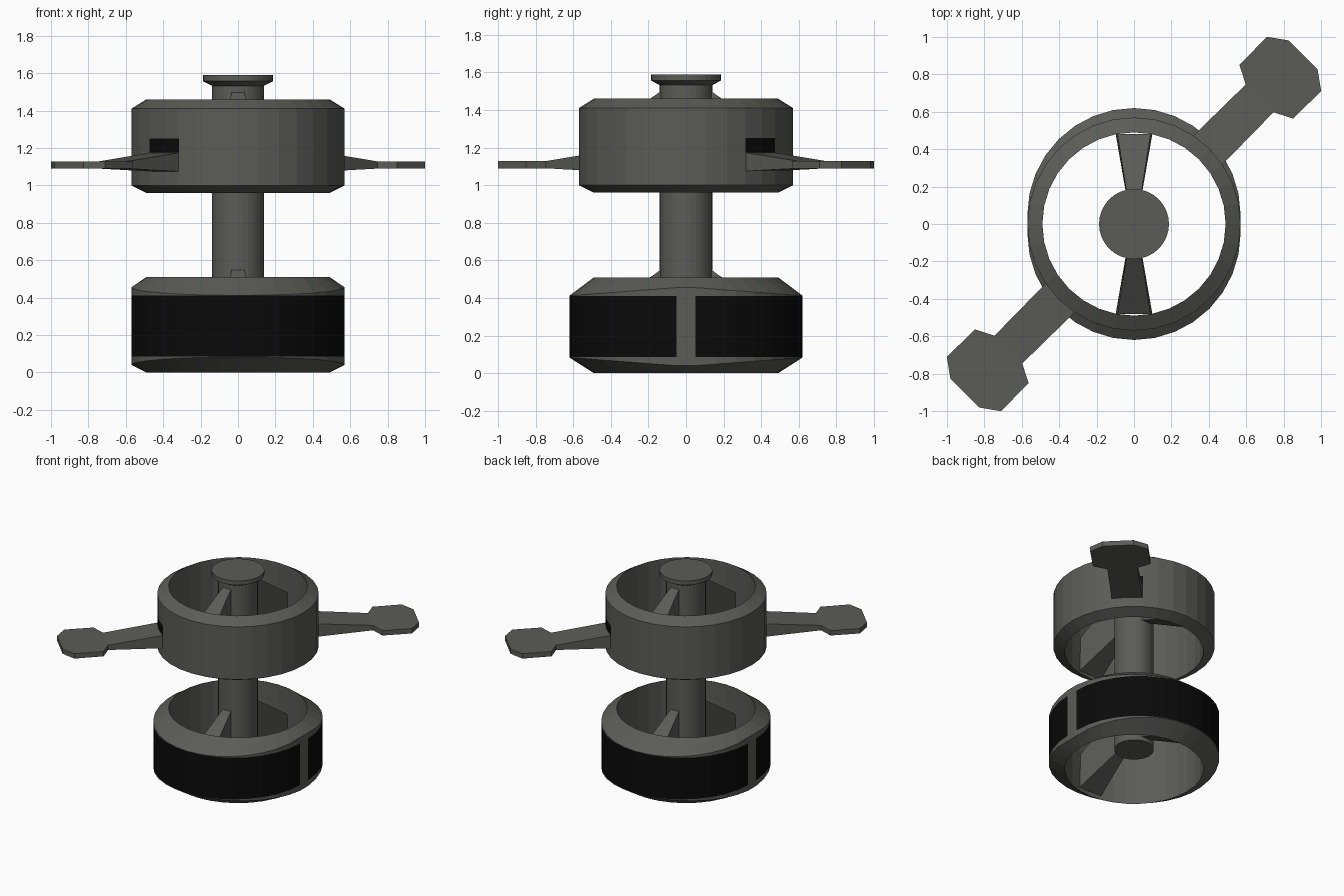
import bpy, bmesh, math
from mathutils import Matrix

if "Cube" in bpy.data.objects:
    bpy.data.objects.remove(bpy.data.objects["Cube"])

SEG = 32


def material(name, rgb):
    m = bpy.data.materials.new(name)
    m.diffuse_color = (*rgb, 1)
    m.use_nodes = True
    m.node_tree.nodes["Principled BSDF"].inputs["Base Color"].default_value = m.diffuse_color
    return m


GREY = material("warm dark grey", (0.105, 0.105, 0.095))
BLACK = material("black", (0.003, 0.003, 0.003))


def finish(name, bm, rule=None):
    """Clean the mesh, colour faces by a rule on their centre, link the object."""
    bmesh.ops.remove_doubles(bm, verts=bm.verts, dist=0.0005)
    bmesh.ops.recalc_face_normals(bm, faces=bm.faces)
    me = bpy.data.meshes.new(name)
    me.materials.append(GREY)
    me.materials.append(BLACK)
    for f in bm.faces:
        c = f.calc_center_median()
        f.material_index = int(bool(rule and rule(c)))
    bm.to_mesh(me)
    bm.free()
    ob = bpy.data.objects.new(name, me)
    bpy.context.collection.objects.link(ob)
    return ob


def loft(bm, rings, closed=False):
    """Join equal-length loops of points; closed wraps, otherwise cap the ends."""
    vs = [[bm.verts.new(p) for p in r] for r in rings]
    n = len(vs[0])
    for i in range(len(vs) if closed else len(vs) - 1):
        a, b = vs[i], vs[(i + 1) % len(vs)]
        for k in range(n):
            bm.faces.new((a[k], a[(k + 1) % n], b[(k + 1) % n], b[k]))
    if not closed:
        bm.faces.new(vs[0])
        bm.faces.new(vs[-1])


def circle(r, z):
    return [(r * math.cos(2 * math.pi * k / SEG), r * math.sin(2 * math.pi * k / SEG), z)
            for k in range(SEG)]


# Lower ring: round wall pushed apart front and back, with black grip pads
def stretched_section(a, shift):
    s, c = abs(math.sin(a)), math.cos(a)
    inner = (0.49 * c, 0.49 * math.sin(a))
    outer = (0.57 * c, 0.57 * math.sin(a) + shift)
    levels = [0.04 + 0.043 * s, 0.085, 0.41, 0.455 - 0.043 * s]
    return [(*inner, 0)] + [(*outer, z) for z in levels] + [(*inner, 0.51)]


sections = []
for k in range(SEG):
    a = 2 * math.pi * k / SEG
    shifts = {0: (-0.05, 0.05), SEG // 2: (0.05, -0.05)}.get(
        k, (0.05 if k < SEG // 2 else -0.05,))
    sections += [stretched_section(a, s) for s in shifts]
bm = bmesh.new()
loft(bm, sections, closed=True)
finish("lower_ring", bm, lambda c: 0.2 < c.z < 0.3 and math.hypot(c.x, c.y) > 0.53
       and abs(c.y) > 0.04)

# Upper ring: plain chamfered wall with a black slot above each arm
bm = bmesh.new()
loft(bm, [circle(r, z) for r, z in ((0.49, 0.96), (0.57, 1.0), (0.57, 1.175),
                                    (0.57, 1.25), (0.57, 1.41), (0.49, 1.46))], closed=True)
finish("upper_ring", bm, lambda c: 1.18 < c.z < 1.23 and math.hypot(c.x, c.y) > 0.53
       and c.x * c.y > 0 and abs(abs(c.x) - abs(c.y)) < 0.16)

# Central post and flared cap
for name, prof in (("post", ((0.14, 0.16), (0.14, 1.54))),
                   ("cap", ((0.135, 1.53), (0.187, 1.557), (0.187, 1.59)))):
    bm = bmesh.new()
    loft(bm, [circle(r, z) for r, z in prof])
    finish(name, bm)

# Sloping spokes, flaring towards the ring wall, front and back of each ring
for ring, base in (("lower", 0.0), ("upper", 0.95)):
    for side, sy in (("back", 1), ("front", -1)):
        bm = bmesh.new()
        loft(bm, [[(-w, y * sy, z0 + base), (w, y * sy, z0 + base),
                   (w * 0.9, y * sy, z1 + base), (-w * 0.9, y * sy, z1 + base)]
                  for y, w, z0, z1 in ((0.12, 0.035, 0.20, 0.56), (0.48, 0.098, 0.03, 0.305))])
        finish(f"{ring}_{side}_spoke", bm)

# Two diagonal arms ending in flat paddles: (distance, half width, bottom, top)
ARM = ((0.52, 0.11, 1.073, 1.178), (0.95, 0.105, 1.09, 1.128), (1.0, 0.203, 1.09, 1.128),
       (1.21, 0.205, 1.09, 1.128), (1.278, 0.11, 1.09, 1.128))
for name, ang in (("right_arm", 45), ("left_arm", 225)):
    bm = bmesh.new()
    loft(bm, [[(r, -w, z0), (r, w, z0), (r, w, z1), (r, -w, z1)] for r, w, z0, z1 in ARM])
    bm.transform(Matrix.Rotation(math.radians(ang), 4, 'Z'))
    finish(name, bm)
